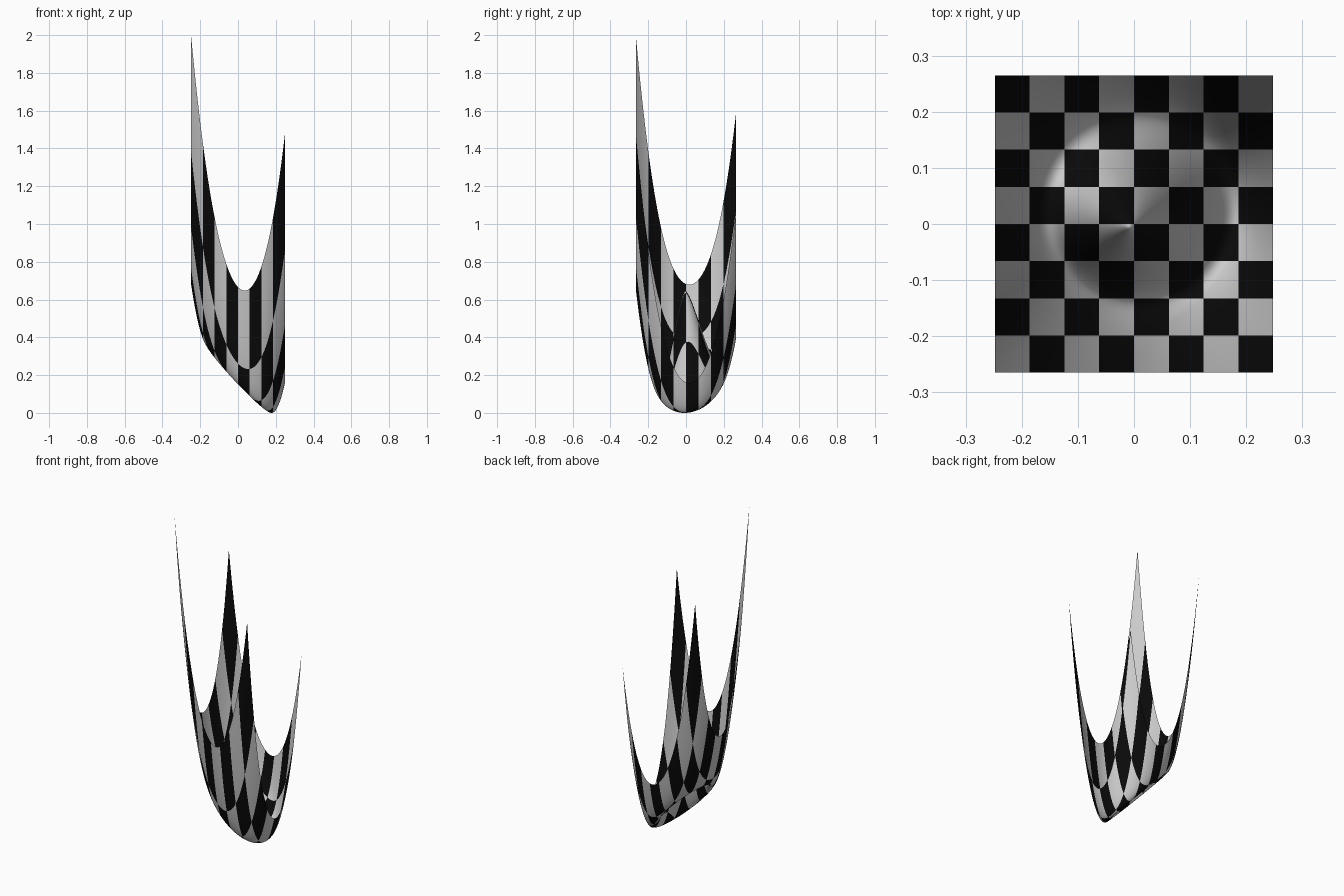
import bpy, bmesh, math

if "Cube" in bpy.data.objects:
    bpy.data.objects.remove(bpy.data.objects["Cube"])

HALF_X, HALF_Y = 0.248, 0.265     # half extents of the sheet
CELLS, SUB = 8, 16                # checker cells per side, subdivisions per cell
CY, R = 0.026, 0.165              # trough ring centre (y) and radius
AX, AY = -0.005, -0.005           # position of the central peak
PEAK, STEEP, BASE = 0.46, 34.0, 0.19
TILT_X, TILT_Y = -1.05, 0.20


def height(x, y):
    """Tilted ring-shaped valley with a pointed hump inside and steep outer walls."""
    tilt = BASE + TILT_X * x + TILT_Y * (y - CY)
    rho = math.hypot(x, y - CY)
    if rho >= R:
        return tilt + STEEP * (rho - R) ** 2
    d = math.hypot(x - AX, y - AY)
    if d < 1e-6:
        return tilt + PEAK
    # distance from the peak to the ring along this direction
    ux, uy = (x - AX) / d, (y - AY) / d
    px, py = AX, AY - CY
    dot = ux * px + uy * py
    reach = -dot + math.sqrt(dot * dot - (px * px + py * py - R * R))
    t = min(d / reach, 1.0)
    return tilt + PEAK * (1 - t ** 1.5) ** 2


def material(name, value):
    m = bpy.data.materials.new(name)
    m.diffuse_color = (value, value, value, 1)
    m.use_nodes = True
    m.node_tree.nodes["Principled BSDF"].inputs["Base Color"].default_value = m.diffuse_color
    return m


# Checkered height-field sheet
n = CELLS * SUB
bm = bmesh.new()
bmesh.ops.create_grid(bm, x_segments=n, y_segments=n, size=1.0)
for f in bm.faces:
    c = f.calc_center_median()
    i = int((c.x + 1) / 2 * CELLS)
    j = int((c.y + 1) / 2 * CELLS)
    f.material_index = (i + j) % 2
    f.smooth = True
for v in bm.verts:
    x, y = v.co.x * HALF_X, v.co.y * HALF_Y
    v.co = (x, y, height(x, y))

# Rest the lowest point on the ground
low = min(v.co.z for v in bm.verts)
for v in bm.verts:
    v.co.z -= low
bm.normal_update()

mesh = bpy.data.meshes.new("surface_sheet")
bm.to_mesh(mesh)
bm.free()
mesh.materials.append(material("light_square", 0.6))
mesh.materials.append(material("dark_square", 0.003))
sheet = bpy.data.objects.new("surface_sheet", mesh)
bpy.context.collection.objects.link(sheet)
